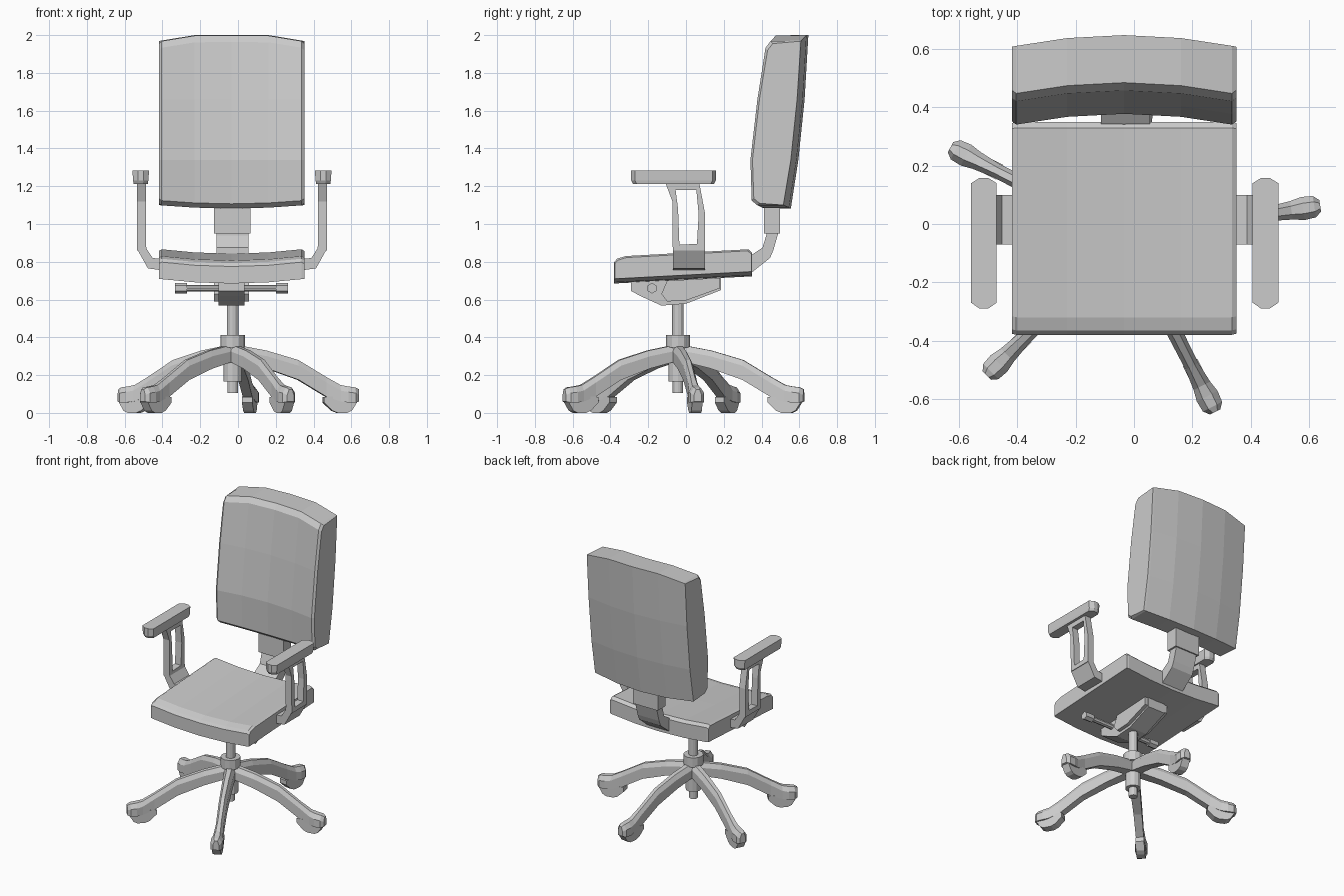
import bpy, bmesh, math
from mathutils import Vector, Matrix

CX, CY = -0.034, -0.043      # chair axis


def make(name, bm):
    bmesh.ops.recalc_face_normals(bm, faces=bm.faces[:])
    me = bpy.data.meshes.new(name)
    bm.to_mesh(me)
    bm.free()
    ob = bpy.data.objects.new(name, me)
    bpy.context.collection.objects.link(ob)
    return ob


def loft(name, rings, closed=False):
    """Skin equal-length rings of points; cap the ends unless closed."""
    bm = bmesh.new()
    vs = [[bm.verts.new(p) for p in r] for r in rings]
    n = len(vs[0])
    pairs = list(zip(vs, vs[1:]))
    if closed:
        pairs.append((vs[-1], vs[0]))
    for a, b in pairs:
        for i in range(n):
            j = (i + 1) % n
            bm.faces.new((a[i], a[j], b[j], b[i]))
    if not closed:
        bm.faces.new(vs[0][::-1])
        bm.faces.new(vs[-1])
    return make(name, bm)


def extrude_x(name, profile, x0, x1):
    return loft(name, [[(x, y, z) for y, z in profile] for x in (x0, x1)])


def extrude_y(name, profile, y0, y1):
    return loft(name, [[(x, y, z) for x, z in profile] for y in (y0, y1)])


def cylinder(name, r, a, b, sides=12):
    a, b = Vector(a), Vector(b)
    d = b - a
    bm = bmesh.new()
    m = Matrix.Translation((a + b) / 2) @ d.to_track_quat('Z', 'Y').to_matrix().to_4x4()
    bmesh.ops.create_cone(bm, cap_ends=True, segments=sides, radius1=r,
                          radius2=r, depth=d.length, matrix=m)
    return make(name, bm)


COLS = (-0.385, -0.37, -0.195, 0, 0.195, 0.37, 0.385)

# Seat cushion: side profile swept across x with a dished middle
seat = [(-0.38, 0.71), (-0.38, 0.80), (-0.365, 0.818), (-0.32, 0.832),
        (0.0, 0.85), (0.33, 0.868), (0.35, 0.85), (0.35, 0.748)]
rings = []
for t in COLS:
    k = 1 - (t / 0.385) ** 2
    trim = 0.01 if abs(t) > 0.38 else 0
    rings.append([(CX + t, y * (1 - trim), z - 0.025 * k - (trim if 0 < i < 7 else 0))
                  for i, (y, z) in enumerate(seat)])
loft("seat", rings)

# Backrest cushion: leaning profile, wrapped forward at the sides
back = [(0.375, 1.10), (0.345, 1.125), (0.338, 1.34), (0.375, 1.66), (0.418, 1.93),
        (0.445, 1.965), (0.608, 1.968), (0.588, 1.66), (0.555, 1.34), (0.515, 1.10)]
rings = []
for t in COLS:
    k = 1 - (t / 0.385) ** 2
    edge = abs(t) > 0.38
    ring = []
    for i, (y, z) in enumerate(back):
        dz = 0.033 * min(1, 1.3 * k) if z > 1.9 else (-0.018 * k if z < 1.2 else 0)
        if edge and i < 6:
            y += 0.014
            z += 0.01 if z < 1.2 else (-0.01 if z > 1.9 else 0)
        ring.append((CX + t, y + 0.04 * k, z + dz))
    rings.append(ring)
loft("backrest", rings)

# Backrest support
extrude_x("back_socket", [(0.412, 0.95), (0.497, 0.95), (0.497, 1.12), (0.412, 1.12)],
          -0.127, 0.067)
extrude_x("back_strut", [(0.425, 0.97), (0.425, 0.94), (0.405, 0.875), (0.345, 0.835),
                         (0.31, 0.80), (0.31, 0.735), (0.35, 0.745), (0.445, 0.82),
                         (0.462, 0.86), (0.488, 0.95), (0.488, 0.97)], -0.113, 0.055)

# Tilt mechanism under the seat
extrude_x("tilt_housing", [(-0.29, 0.70), (-0.29, 0.645), (-0.24, 0.618), (-0.13, 0.568),
                           (0.0, 0.578), (0.185, 0.65), (0.185, 0.72)], CX - 0.068, CX + 0.068)
extrude_x("tilt_cover", [(-0.10, 0.70), (-0.13, 0.63), (-0.10, 0.59), (0.0, 0.595),
                         (0.18, 0.66), (0.18, 0.715)], CX - 0.093, CX + 0.093)
cylinder("lever_rod", 0.018, (-0.30, -0.18, 0.66), (0.24, -0.18, 0.66), 8)
for s, side in ((-1, "left"), (1, "right")):
    cylinder(side + "_lever_knob", 0.028, (CX + s * 0.235, -0.18, 0.66),
             (CX + s * 0.30, -0.18, 0.66), 6)

# Gas column and hub
for name, r, z0, z1 in (("gas_column", 0.031, 0.38, 0.60), ("hub_collar", 0.064, 0.345, 0.412),
                        ("hub", 0.05, 0.165, 0.36), ("column_tip", 0.028, 0.105, 0.17)):
    cylinder(name, r, (-0.028, CY, z0), (-0.028, CY, z1))

# Five star legs with casters: (distance, half width, bottom z, top z)
LEG = [(0.02, 0.036, 0.275, 0.36), (0.18, 0.031, 0.235, 0.33), (0.35, 0.027, 0.175, 0.28),
       (0.50, 0.025, 0.085, 0.19), (0.575, 0.032, 0.06, 0.148),
       (0.615, 0.04, 0.055, 0.14), (0.655, 0.037, 0.055, 0.135), (0.675, 0.02, 0.06, 0.125)]
for n in range(5):
    place = Matrix.Translation((-0.028, CY, 0)) @ Matrix.Rotation(math.radians(9 + 72 * n), 4, 'Z')
    leg = loft(f"base_leg_{n + 1}",
               [[(r, -w, b), (r, w, b), (r, w, t - 0.03), (r, w * 0.45, t),
                 (r, -w * 0.45, t), (r, -w, t - 0.03)] for r, w, b, t in LEG])
    caster = loft(f"caster_{n + 1}",
                  [[(0.485, y, 0.085), (0.485, y, 0.055), (0.53, y, 0.012), (0.56, y, 0.0),
                    (0.61, y, 0.0), (0.635, y, 0.012), (0.665, y, 0.06), (0.64, y, 0.09)]
                   for y in (-0.028, 0.028)])
    leg.matrix_world = place
    caster.matrix_world = place

# Armrests, mirrored left and right
OUTER = [(-0.11, 1.22), (0.07, 1.22), (0.10, 1.06), (0.10, 0.86), (-0.07, 0.86), (-0.072, 1.12)]
INNER = [(-0.055, 1.18), (0.055, 1.18), (0.067, 1.05), (0.058, 0.895), (-0.035, 0.89), (-0.042, 1.08)]
PAD = [(-0.015, -0.29), (0.015, -0.29), (0.044, -0.27), (0.044, 0.14), (0.015, 0.158),
       (-0.015, 0.158), (-0.044, 0.14), (-0.044, -0.27)]
for s, side in ((-1, "left"), (1, "right")):
    def px(o):
        return CX + 0.002 + s * o
    loft(side + "_arm_frame",
         [[(px(o), y, z) for (y, z), o in ((a, 0.455), (a, 0.502), (b, 0.502), (b, 0.455))]
          for a, b in zip(OUTER, INNER)], closed=True)
    extrude_y(side + "_arm_bracket",
              [(px(x), z) for x, z in ((0.502, 0.89), (0.455, 0.89), (0.453, 0.87), (0.42, 0.82),
                                       (0.37, 0.815), (0.37, 0.755), (0.445, 0.765),
                                       (0.498, 0.86))], -0.07, 0.10)
    loft(side + "_arm_pad",
         [[(px(0.483 + x * f), -0.066 + (y + 0.066) * g, z) for x, y in PAD]
          for z, f, g in ((1.213, 0.85, 0.96), (1.23, 0.92, 1.0), (1.283, 1.0, 1.0))])
